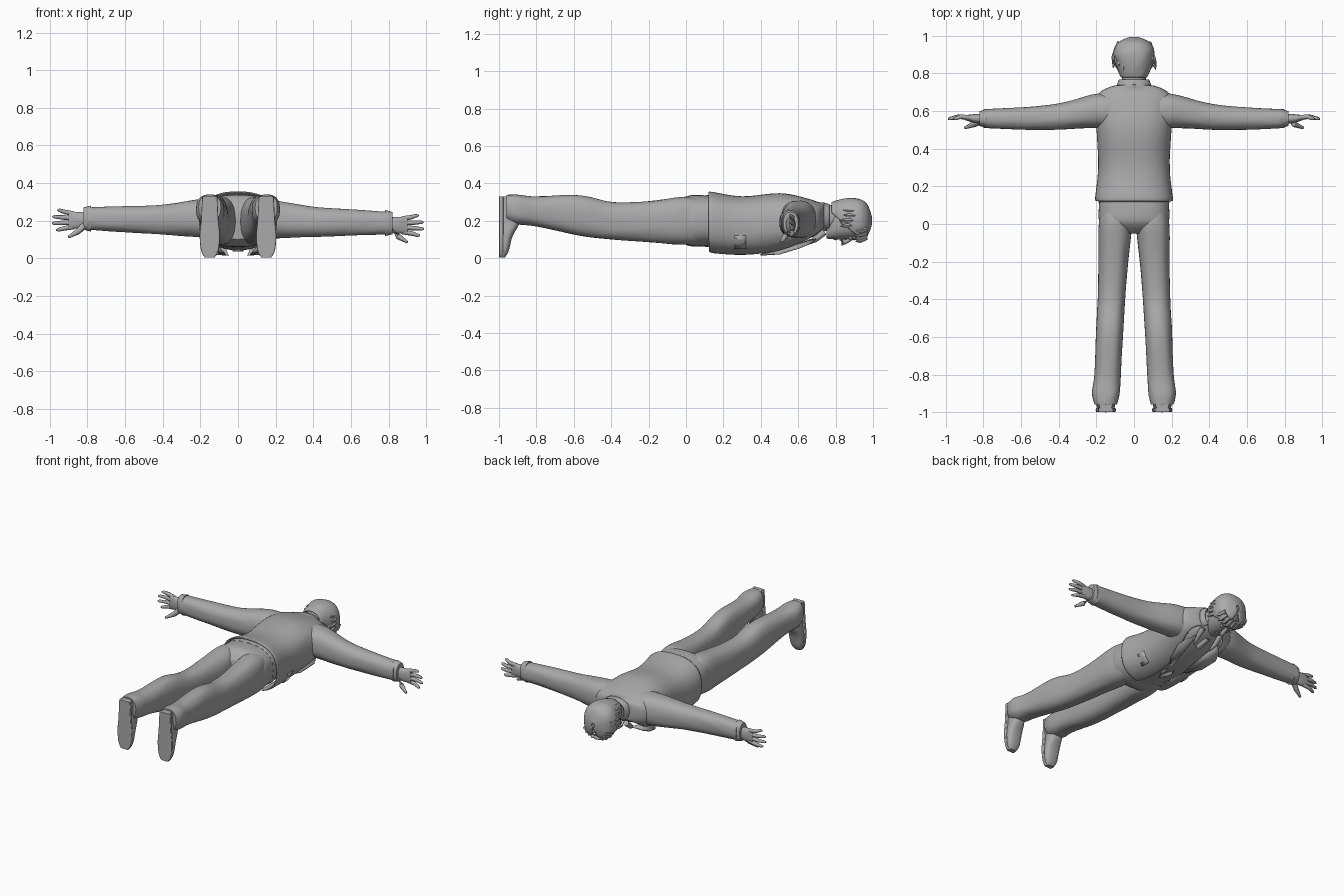
import bpy, bmesh, math, random
from mathutils import Vector

random.seed(4)
if "Cube" in bpy.data.objects:
    bpy.data.objects.remove(bpy.data.objects["Cube"])

grey = bpy.data.materials.new("plain grey")
grey.use_nodes = True
tone = (.4, .4, .4, 1)
grey.diffuse_color = tone
grey.node_tree.nodes["Principled BSDF"].inputs["Base Color"].default_value = tone


def finish(name, bm, subsurf=False, thick=0, angle=45):
    bmesh.ops.recalc_face_normals(bm, faces=bm.faces)
    mesh = bpy.data.meshes.new(name)
    bm.to_mesh(mesh)
    bm.free()
    mesh.materials.append(grey)
    part = bpy.data.objects.new(name, mesh)
    bpy.context.collection.objects.link(part)
    if thick:
        part.modifiers.new("thickness", "SOLIDIFY").thickness = thick
    if subsurf:
        smooth = part.modifiers.new("smooth", "SUBSURF")
        smooth.levels = smooth.render_levels = 1
    bpy.ops.object.select_all(action="DESELECT")
    part.select_set(True)
    bpy.context.view_layer.objects.active = part
    bpy.ops.object.shade_smooth_by_angle(angle=math.radians(angle))


def ring(at, rise, wide, tall, across=0, gap=0):
    """Cross-section: place on the axis, centre, half sizes, half angle of a front opening."""
    return Vector((at, across, rise, wide, tall, gap))


def between(rings, index):
    """Smooth curve from one ring to the next, in three steps."""
    a, b, c, d = (rings[max(0, min(index + k, len(rings) - 1))] for k in (-1, 0, 1, 2))
    for t in (0, 1 / 3, 2 / 3):
        yield b + (c - a) * t / 2 + (a - b * 2.5 + c * 2 - d / 2) * t**2 + (b * 3 - a - c * 3 + d) * t**3 / 2


def bridge(bm, loops, closed=True):
    for low, high in zip(loops, loops[1:]):
        for i in range(len(low) - (not closed)):
            j = (i + 1) % len(low)
            bm.faces.new((low[i], low[j], high[j], high[i]))
    if closed:
        bm.faces.new(loops[0])
        bm.faces.new(loops[-1])


def loft(name, axis, rings, power=.85, segs=24, thick=0, wrinkle=0):
    bm = bmesh.new()
    closed = rings[0][-1] == 0
    dense = [r for i in range(len(rings) - 1) for r in between(rings, i)] + [rings[-1]]
    loops = []
    for at, across, rise, wide, tall, gap in dense:
        loop = []
        for i in range(segs):
            turn = gap + i / (segs - (not closed)) * (math.tau - 2 * gap)
            s, c = math.sin(turn), math.cos(turn)
            fold = 1 + random.uniform(-wrinkle, wrinkle)
            u = across + fold * wide * math.copysign(abs(s)**power, s)
            v = rise - fold * tall * math.copysign(abs(c)**power, c)
            loop.append(bm.verts.new({"x": (at, u, v), "y": (u, at, v), "z": (u, v, at)}[axis]))
        loops.append(loop)
    bridge(bm, loops, closed)
    crease = bm.edges.layers.float.new("crease_edge")
    for edge in bm.edges:
        if any(len(face.verts) > 4 for face in edge.link_faces):
            edge[crease] = .8
    finish(name, bm, subsurf=True, thick=thick)


def tube(name, points, radii, segs=8):
    """Tapered tube through points, for fingers, nose and hair."""
    bm = bmesh.new()
    points = [Vector(p) for p in points]
    loops = []
    for i, (point, radius) in enumerate(zip(points, radii)):
        ahead = points[min(i + 1, len(points) - 1)] - points[max(i - 1, 0)]
        u = ahead.orthogonal().normalized()
        v = ahead.normalized().cross(u)
        turns = [math.tau * n / segs for n in range(segs)]
        loops.append([bm.verts.new(point + radius * (math.cos(t) * u + math.sin(t) * v)) for t in turns])
    bridge(bm, loops)
    finish(name, bm, angle=60)


def plate(name, corners):
    bm = bmesh.new()
    bm.faces.new([bm.verts.new(corner) for corner in corners])
    finish(name, bm, thick=.008)


def ball(name, centre, size):
    bm = bmesh.new()
    bmesh.ops.create_uvsphere(bm, u_segments=14, v_segments=10, radius=1)
    bmesh.ops.scale(bm, vec=size, verts=bm.verts)
    bmesh.ops.translate(bm, vec=centre, verts=bm.verts)
    finish(name, bm, angle=60)


# Torso: shirt in an open jacket, then the trouser seat
loft("shirt", "y", [ring(at=.1, rise=.19, wide=.17, tall=.13),
                    ring(at=.4, rise=.18, wide=.17, tall=.14),
                    ring(at=.6, rise=.2, wide=.17, tall=.12),
                    ring(at=.75, rise=.21, wide=.07, tall=.06)])
loft("jacket", "y", [ring(at=.12, rise=.19, wide=.21, tall=.17, gap=.3),
                     ring(at=.3, rise=.17, wide=.19, tall=.16, gap=.25),
                     ring(at=.5, rise=.19, wide=.2, tall=.16, gap=.35),
                     ring(at=.65, rise=.2, wide=.21, tall=.12, gap=.6),
                     ring(at=.71, rise=.21, wide=.17, tall=.09, gap=.7),
                     ring(at=.74, rise=.22, wide=.09, tall=.08, gap=.8)],
     power=.8, segs=32, thick=.012, wrinkle=.006)
loft("collar", "y", [ring(at=.72, rise=.22, wide=.1, tall=.08, gap=.6),
                     ring(at=.77, rise=.22, wide=.08, tall=.07, gap=.6)], thick=.012)
loft("trouser_seat", "y", [ring(at=.18, rise=.2, wide=.18, tall=.13),
                           ring(at=.06, rise=.2, wide=.19, tall=.14),
                           ring(at=0, rise=.2, wide=.18, tall=.13),
                           ring(at=-.05, rise=.19, wide=.12, tall=.09)], power=.75)
loft("belt", "y", [ring(at=y, rise=.2, wide=.19, tall=.14) for y in (.11, .15)], power=.75)
plate("tie", [(-.015, .7, .1), (.015, .7, .1), (.03, .3, .036), (0, .24, .036), (-.03, .3, .036)])

for side, label in ((1, "left_"), (-1, "right_")):
    # The left arm hangs a little lower than the right one
    def place(x, y, z):
        return (side * x, y, z - side * .015 * x)

    def arm_ring(at, rise, wide, tall, across):
        x, y, z = place(at, across, rise)
        return ring(at=x, rise=z, wide=wide, tall=tall, across=y)

    # Jacket details
    lapel = [(.05, .4, .014), (.08, .7, .1), (.13, .65, .07), (.15, .6, .05), (.12, .5, .02)]
    plate(label + "lapel", [(side * x, y, z) for x, y, z in lapel])
    pocket = [(.155, .26, .05), (.19, .26, .12), (.19, .32, .12), (.155, .32, .05)]
    plate(label + "pocket_flap", [(side * x, y, z) for x, y, z in pocket])
    tube(label + "collar_point", [(side * .07, .74, .14), (side * .07, .69, .1), (side * .06, .64, .07)],
         radii=(.018, .016, .003))

    # Sleeve and cuff
    loft(label + "sleeve", "x", [arm_ring(at=.12, rise=.21, wide=.1, tall=.1, across=.6),
                                 arm_ring(at=.22, rise=.21, wide=.09, tall=.1, across=.6),
                                 arm_ring(at=.4, rise=.2, wide=.07, tall=.08, across=.57),
                                 arm_ring(at=.6, rise=.2, wide=.06, tall=.07, across=.56),
                                 arm_ring(at=.8, rise=.2, wide=.05, tall=.06, across=.56)], wrinkle=.03)
    loft(label + "cuff", "x", [arm_ring(at=.78, rise=.2, wide=.05, tall=.07, across=.56),
                               arm_ring(at=.82, rise=.2, wide=.04, tall=.06, across=.56)])

    # Hand: palm towards the feet, thumb downwards
    loft(label + "palm", "x", [arm_ring(at=.79, rise=.195, wide=.025, tall=.035, across=.56),
                               arm_ring(at=.84, rise=.19, wide=.025, tall=.045, across=.56),
                               arm_ring(at=.9, rise=.19, wide=.013, tall=.045, across=.565)], segs=16)
    for i, finger in enumerate(("index", "middle", "ring", "little")):
        root, tip = .155 + .023 * i, .137 + .035 * i
        reach = .99 - .012 * (i - 1.4)**2
        tube(label + finger + "_finger",
             [place(.87, .565, root), place(reach / 2 + .44, .57, (root + tip) / 2),
              place(reach - .01, .56, tip), place(reach, .557, tip)], radii=(.013, .012, .009, .004))
    tube(label + "thumb", [place(.81, .55, .17), place(.85, .53, .13), place(.9, .51, .1)],
         radii=(.02, .016, .007))

    # Trouser leg, fuller at the calf and flared over the shoe
    loft(label + "trouser_leg", "y", [ring(at=.06, rise=.2, wide=.08, tall=.12, across=side * .1),
                                      ring(at=-.02, rise=.2, wide=.09, tall=.13, across=side * .1),
                                      ring(at=-.2, rise=.195, wide=.08, tall=.11, across=side * .11),
                                      ring(at=-.4, rise=.2, wide=.073, tall=.1, across=side * .12),
                                      ring(at=-.57, rise=.23, wide=.073, tall=.11, across=side * .13),
                                      ring(at=-.8, rise=.25, wide=.07, tall=.08, across=side * .14),
                                      ring(at=-.9, rise=.26, wide=.075, tall=.08, across=side * .15),
                                      ring(at=-.96, rise=.27, wide=.06, tall=.07, across=side * .15)],
         power=.8, wrinkle=.02)

    # Shoe standing on its toe, with a flat sole at the back
    outline = [(.005, .024, .014), (.04, .043, .024), (.12, .05, .034), (.2, .043, .055), (.33, .037, .05)]
    loft(label + "shoe", "z", [ring(at=z, rise=deep - .995, wide=wide, tall=deep, across=side * .15)
                               for z, wide, deep in outline], power=.8)
    loft(label + "sole", "z", [ring(at=z, rise=-.988, wide=wide * 1.08, tall=.012, across=side * .15)
                               for z, wide, deep in outline], power=.35)

    # Eye and ear
    ball(label + "eye", centre=(side * .036, .88, .107), size=(.014, .009, .01))
    ball(label + "ear", centre=(side * .09, .86, .195), size=(.014, .034, .022))

# Neck and head, face downwards
loft("neck", "y", [ring(at=.7, rise=.21, wide=.07, tall=.07), ring(at=.82, rise=.22, wide=.06, tall=.07)])
loft("head", "y", [ring(at=.75, rise=.135, wide=.035, tall=.03),
                   ring(at=.8, rise=.18, wide=.076, tall=.08),
                   ring(at=.9, rise=.205, wide=.09, tall=.1),
                   ring(at=.98, rise=.205, wide=.05, tall=.055)])
tube("nose", [(0, .89, .105), (0, .85, .087), (0, .838, .08), (0, .83, .1)], radii=(.008, .013, .016, .012))
ball("mouth", centre=(0, .8, .103), size=(.027, .008, .007))
ball("brow", centre=(0, .9, .108), size=(.065, .012, .012))

# Hair: cap open over the face, with loose locks
loft("hair", "y", [ring(at=.775, rise=.23, wide=.07, tall=.07, gap=1.7),
                   ring(at=.85, rise=.21, wide=.1, tall=.11, gap=1.3),
                   ring(at=.92, rise=.205, wide=.11, tall=.115, gap=.75),
                   ring(at=.97, rise=.2, wide=.08, tall=.09, gap=.3),
                   ring(at=.997, rise=.2, wide=.012, tall=.012, gap=.1)], thick=.012, wrinkle=.02)
locks = 24
for n in range(locks):
    s, c = math.sin(math.tau * n / locks), math.cos(math.tau * n / locks)
    fringe = c < -.4
    length = random.uniform(.05, .08) * (.6 if fringe else 1)
    start = .945 if fringe else random.uniform(.88, .93)
    path = [(start + .02, .09), (start - length / 2, .108), (start - length, .115)]
    tube(f"hair_lock_{n}", [(s * out, y, .2 + c * out) for y, out in path], radii=(.014, .013, .002), segs=5)
